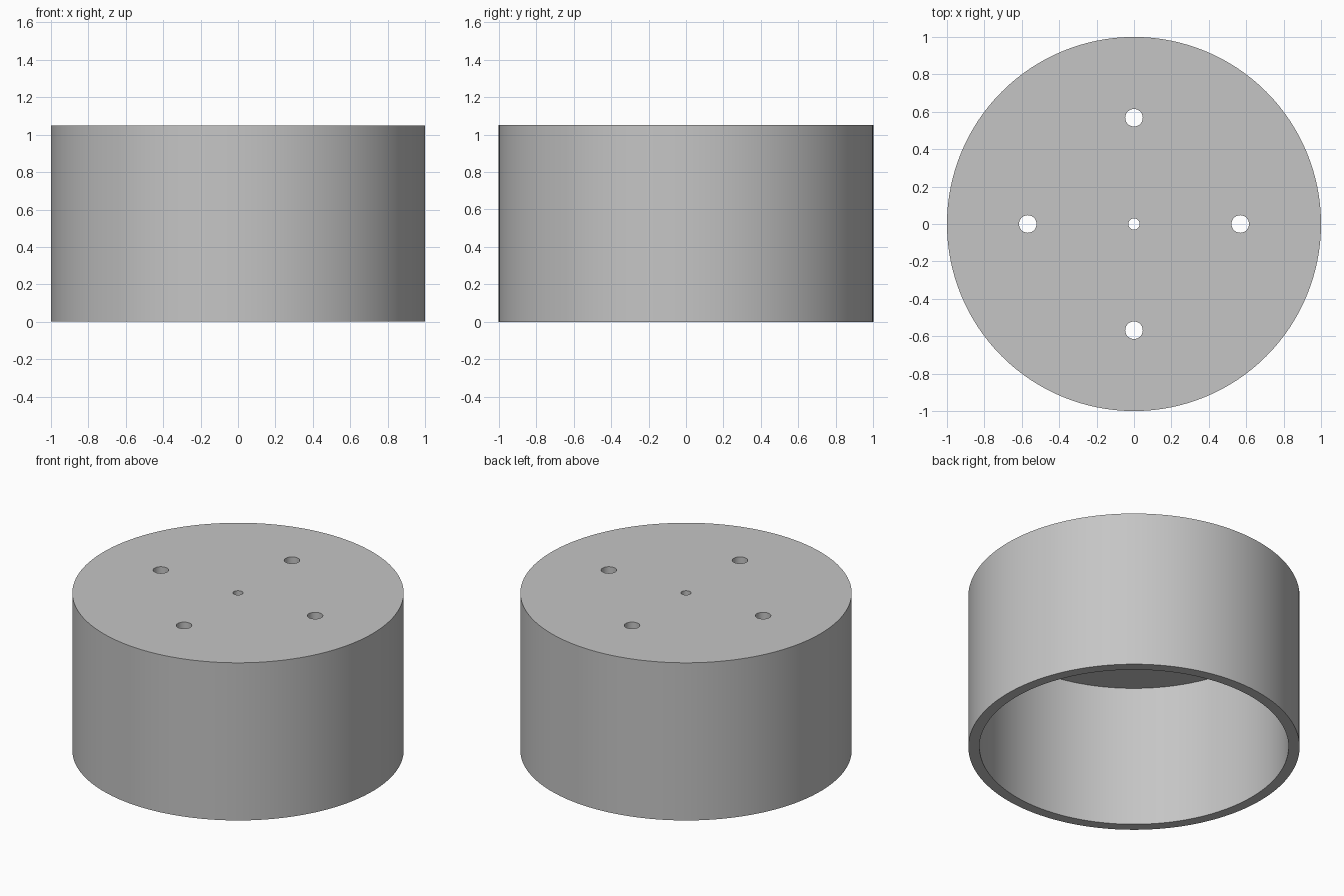
import bpy
import math

cube = bpy.data.objects.get("Cube")
if cube:
    bpy.data.objects.remove(cube, do_unlink=True)

RADIUS, HEIGHT = 1.0, 1.05
INNER_RADIUS, CEILING = 0.933, 0.947
HOLE_RING = 0.568

grey = bpy.data.materials.new("plain_grey")
grey.use_nodes = True
colour = (0.56, 0.56, 0.56, 1)
grey.diffuse_color = colour
grey.node_tree.nodes["Principled BSDF"].inputs["Base Color"].default_value = colour


def cylinder(name, radius, bottom, top, x=0, y=0, sides=32):
    bpy.ops.mesh.primitive_cylinder_add(
        vertices=sides, radius=radius, depth=top - bottom,
        location=(x, y, (bottom + top) / 2))
    obj = bpy.context.object
    obj.name = name
    obj.data.materials.append(grey)
    return obj


def cut(target, cutter):
    mod = target.modifiers.new("cut", "BOOLEAN")
    mod.operation = "DIFFERENCE"
    mod.solver = "EXACT"
    mod.object = cutter
    bpy.ops.object.select_all(action="DESELECT")
    target.select_set(True)
    bpy.context.view_layer.objects.active = target
    bpy.ops.object.modifier_apply(modifier=mod.name)
    bpy.data.objects.remove(cutter, do_unlink=True)


# Round cap, open underneath
cap = cylinder("round_cap", RADIUS, 0, HEIGHT, sides=128)
cut(cap, cylinder("hollow", INNER_RADIUS, -0.2, CEILING, sides=128))

# Centre hole and four holes around it
cut(cap, cylinder("centre_hole", 0.03, 0.8, 1.2))
for i in range(4):
    angle = i * math.pi / 2
    cut(cap, cylinder("outer_hole", 0.047, 0.8, 1.2,
                      HOLE_RING * math.cos(angle), HOLE_RING * math.sin(angle)))

# Smooth walls with crisp rims
bpy.ops.object.select_all(action="DESELECT")
cap.select_set(True)
bpy.context.view_layer.objects.active = cap
bpy.ops.object.shade_smooth_by_angle(angle=math.radians(30))
